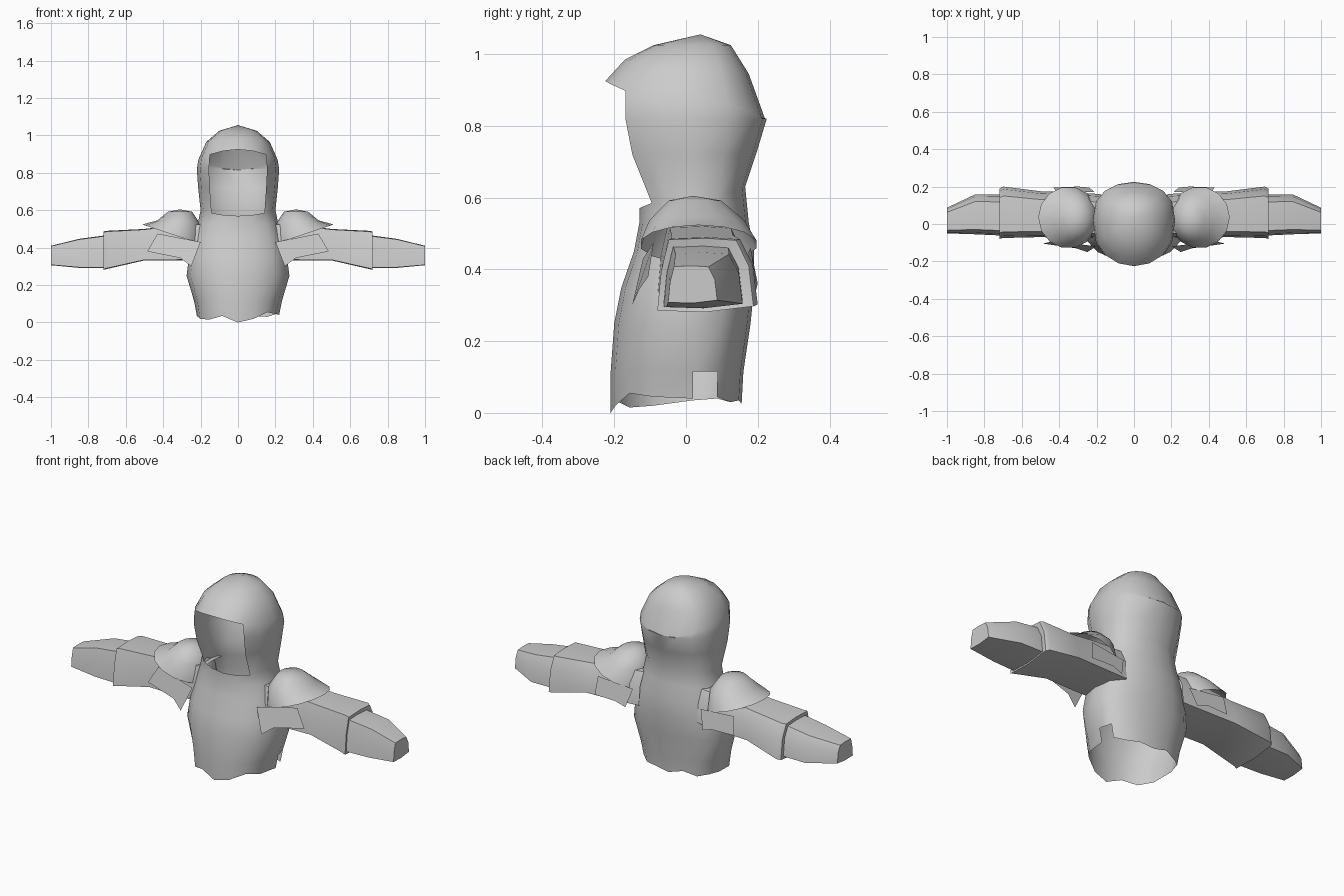
import bpy
import bmesh
import math

if "Cube" in bpy.data.objects:
    bpy.data.objects.remove(bpy.data.objects["Cube"])

# Single cloth colour
cloth = bpy.data.materials.new("grey_cloth")
cloth.use_nodes = True
colour = (0.6, 0.6, 0.6, 1.0)
cloth.diffuse_color = colour
cloth.node_tree.nodes["Principled BSDF"].inputs["Base Color"].default_value = colour


def loft(name, rings, tip=None, cap_end=False, skip=(), mirror=False, angle=50):
    """Skin a list of point rings; skip holds (row, segment) faces left open."""
    bm = bmesh.new()
    rows = [[bm.verts.new(p) for p in ring] for ring in rings]
    n = len(rows[0])
    for r in range(len(rows) - 1):
        for k in range(n):
            if (r, k) not in skip:
                j = (k + 1) % n
                bm.faces.new((rows[r][k], rows[r][j], rows[r + 1][j], rows[r + 1][k]))
    if tip:
        t = bm.verts.new(tip)
        for k in range(n):
            bm.faces.new((rows[-1][k], rows[-1][(k + 1) % n], t))
    if cap_end:
        bm.faces.new(rows[-1])
    loose = [v for v in bm.verts if not v.link_faces]
    bmesh.ops.delete(bm, geom=loose, context='VERTS')
    bmesh.ops.recalc_face_normals(bm, faces=bm.faces)
    return finish(name, bm, mirror, angle)


def finish(name, bm, mirror, angle=50):
    mesh = bpy.data.meshes.new(name)
    bm.to_mesh(mesh)
    bm.free()
    mesh.materials.append(cloth)
    ob = bpy.data.objects.new(name, mesh)
    bpy.context.collection.objects.link(ob)
    bpy.ops.object.select_all(action='DESELECT')
    ob.select_set(True)
    bpy.context.view_layer.objects.active = ob
    bpy.ops.object.shade_smooth_by_angle(angle=math.radians(angle))
    if mirror:
        ob.modifiers.new("mirror", 'MIRROR').use_mirror_merge = False
    return ob


# Torso and hood: (height, half width, front y, back y, forward rise)
N = 16
levels = [
    (0.04, 0.22, -0.21, 0.155, 0),
    (0.115, 0.235, -0.21, 0.16, 0),
    (0.25, 0.275, -0.20, 0.18, 0),
    (0.35, 0.262, -0.18, 0.19, 0),
    (0.45, 0.24, -0.145, 0.19, 0),
    (0.53, 0.215, -0.13, 0.175, 0),
    (0.60, 0.20, -0.13, 0.165, -0.03),
    (0.72, 0.213, -0.20, 0.195, 0),
    (0.82, 0.22, -0.225, 0.225, 0),
    (0.87, 0.212, -0.225, 0.222, 0.055),
    (0.965, 0.17, -0.17, 0.175, 0.02),
    (1.025, 0.10, -0.09, 0.125, 0),
]
hem = [-0.04, -0.02, 0.015, 0.005, 0, 0.005, -0.01, -0.005,
       -0.015, 0.01, -0.01, 0, -0.005, -0.02, -0.025, -0.005]
rings = []
for i, (z, rx, yf, yb, rise) in enumerate(levels):
    ring = []
    for k in range(N):
        a = 2 * math.pi * k / N
        c = math.cos(a)
        s = math.copysign(abs(c) ** 0.75, c)
        y = 0.02 + s * ((yf - 0.02) if c > 0 else (0.02 - yb))
        h = z + rise * c * abs(c) + (hem[k] if i == 0 else 0)
        ring.append((rx * math.sin(a), y, h))
    rings.append(ring)
# Face opening plus a tear in the left hem
gaps = {(r, k) for r in (6, 7, 8) for k in (14, 15, 0, 1)} | {(0, 4)}
loft("hooded_torso", rings, tip=(0, 0.04, 1.055), skip=gaps, angle=70)


# Arm cross-section: flat underside, tapered rounded top
def arm_ring(x, y0, y1, z0, z1):
    w, h = y1 - y0, z1 - z0
    shape = [(0, 0), (0.5, -0.02), (1, 0.06), (0.95, 0.62), (0.82, 0.97),
             (0.5, 1), (0.12, 0.98), (0.04, 0.55)]
    return [(x, y0 + u * w, z0 + v * h) for u, v in shape]


sleeve = [arm_ring(*p) for p in (
    (0.18, -0.08, 0.16, 0.34, 0.53),
    (0.34, -0.075, 0.17, 0.335, 0.52),
    (0.50, -0.07, 0.175, 0.335, 0.50),
    (0.70, -0.075, 0.20, 0.29, 0.49),
    (0.72, -0.08, 0.188, 0.285, 0.487),
    (0.715, -0.062, 0.158, 0.30, 0.465))]
loft("sleeves", sleeve, mirror=True)

forearm = [arm_ring(*p) for p in (
    (0.70, -0.062, 0.158, 0.295, 0.467),
    (0.85, -0.055, 0.158, 0.295, 0.447),
    (1.00, -0.05, 0.087, 0.308, 0.41))]
loft("forearms", forearm, cap_end=True, mirror=True)


# Shoulder cape: puffed dome flaring into a slanted skirt
def cape_ring(cx, cy, rx, ry, z, slope):
    return [(cx + rx * math.cos(a), cy + ry * math.sin(a), z + slope * rx * math.cos(a))
            for a in (2 * math.pi * k / 14 for k in range(14))]


cape = [cape_ring(*p) for p in (
    (0.35, 0.035, 0.162, 0.165, 0.47, 0.33),
    (0.315, 0.03, 0.115, 0.135, 0.535, 0.10),
    (0.31, 0.025, 0.065, 0.075, 0.592, 0))]
loft("shoulder_capes", cape, tip=(0.31, 0.02, 0.605), mirror=True, angle=60)


# Torn cloth flaps hanging below the capes
def flap(name, pts):
    bm = bmesh.new()
    bm.faces.new([bm.verts.new(p) for p in pts])
    finish(name, bm, True)


flap("front_flaps", [(0.20, -0.12, 0.43), (0.25, -0.15, 0.30), (0.31, -0.13, 0.345),
                     (0.485, -0.105, 0.38), (0.43, -0.09, 0.475)])
flap("back_flaps", [(0.21, 0.17, 0.44), (0.24, 0.195, 0.34), (0.30, 0.20, 0.36),
                    (0.43, 0.195, 0.36), (0.42, 0.18, 0.46)])
